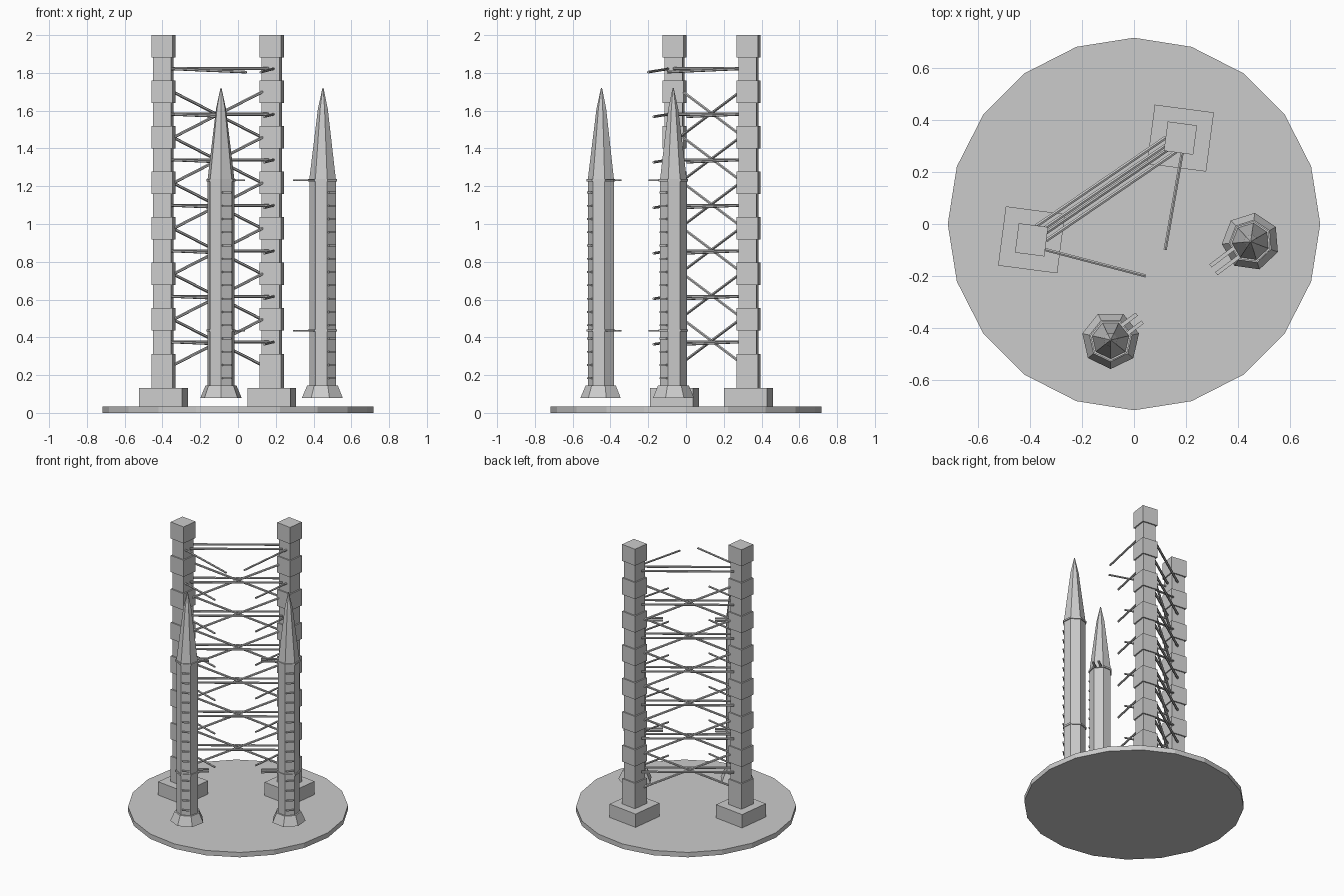
import bpy, bmesh, math
from mathutils import Vector, Matrix

if "Cube" in bpy.data.objects:
    bpy.data.objects.remove(bpy.data.objects["Cube"])


def finish(bm, name):
    bmesh.ops.recalc_face_normals(bm, faces=bm.faces[:])
    me = bpy.data.meshes.new(name)
    bm.to_mesh(me)
    bm.free()
    ob = bpy.data.objects.new(name, me)
    bpy.context.collection.objects.link(ob)
    return ob


def lathe(bm, profile, sides, cx, cy, start):
    """Closed faceted body from (radius, z) pairs, first vertex at angle start."""
    rings = []
    for r, z in profile:
        rings.append([bm.verts.new((cx + r * math.cos(start + math.tau * i / sides),
                                    cy + r * math.sin(start + math.tau * i / sides), z))
                      for i in range(sides)])
    for a, b in zip(rings, rings[1:]):
        for i in range(sides):
            j = (i + 1) % sides
            bm.faces.new((a[i], a[j], b[j], b[i]))
    bm.faces.new(rings[0][::-1])
    bm.faces.new(rings[-1])


def box(bm, center, size, angle):
    m = (Matrix.Translation(center) @ Matrix.Rotation(angle, 4, 'Z')
         @ Matrix.Diagonal((*size, 1)))
    bmesh.ops.create_cube(bm, size=1, matrix=m)


def bar(bm, a, b, r=0.008):
    a, b = Vector(a), Vector(b)
    d = b - a
    m = Matrix.Translation((a + b) / 2) @ d.to_track_quat('Z', 'Y').to_matrix().to_4x4()
    bmesh.ops.create_cone(bm, cap_ends=True, segments=6, radius1=r, radius2=r,
                          depth=d.length, matrix=m)


# Round ground pad
bm = bmesh.new()
lathe(bm, [(0.718, 0), (0.718, 0.035)], 20, 0, 0, 0)
finish(bm, "ground_pad")

# Two stepped towers on square feet
TURN = math.radians(-7.5)
STEP = 0.241
towers = [Vector((-0.395, -0.061, 0)), Vector((0.179, 0.331, 0))]
for label, c in zip(("left", "right"), towers):
    bm = bmesh.new()
    box(bm, c + Vector((0, 0, 0.083)), (0.23, 0.23, 0.096), TURN)
    finish(bm, label + "_tower_foot")
    bm = bmesh.new()
    box(bm, c + Vector((0, 0, 1.0)), (0.096, 0.096, 1.8), TURN)
    for i in range(8):
        top = 2.0 - i * STEP
        low = top - 0.119 if i < 7 else 0.12
        box(bm, c + Vector((0, 0, (top + low) / 2)), (0.114, 0.114, top - low), TURN)
    finish(bm, label + "_tower")

# Rails and cross braces between the towers
levels = [1.822 - i * STEP for i in range(7)]
along = (towers[1] - towers[0]).normalized()
across = Vector((-along.y, along.x, 0))
inner = [towers[0] + along * 0.045, towers[1] - along * 0.045]
up = Vector((0, 0, 1))
bm = bmesh.new()
for i, z in enumerate(levels):
    for s in (-1, 1):
        off = across * 0.034 * s + up * z
        bar(bm, inner[0] + off, inner[1] + off)
        if i:
            off = across * 0.009 * s + up * z
            bar(bm, inner[0] + off + up * 0.128 * s, inner[1] + off - up * 0.128 * s)
finish(bm, "tower_bracing")

# Service arms reaching toward the rockets, longest at the top
arms = [("left", Vector((-0.375, -0.09, 0)), Vector((0.045, -0.2, 0))),
        ("right", Vector((0.19, 0.30, 0)), Vector((0.12, -0.10, 0)))]
for label, a, b in arms:
    bm = bmesh.new()
    for i, z in enumerate(levels):
        end = b if i == 0 else a.lerp(b, 0.74)
        drop = 0.018 if i == 0 else 0.013
        bar(bm, a + up * z, end + up * (z - drop), 0.007)
    finish(bm, label + "_service_arms")

# Seven-sided rockets: centre, first corner, ladder side, clamp direction and reach
rockets = [("left", -0.09, -0.447, -90, -64.3, 37, 0.14),
           ("right", 0.45, -0.068, -21, -46.7, 217, 0.18)]
for label, x, y, start, ladder, clamp, reach in rockets:
    st = math.radians(start)
    bm = bmesh.new()
    lathe(bm, [(0.112, 0.08), (0.084, 0.145), (0.073, 0.145), (0.073, 1.235),
               (0.027, 1.61), (0.003, 1.72)], 7, x, y, st)
    finish(bm, label + "_rocket_body")

    bm = bmesh.new()
    for z in (0.436, 1.232):
        lathe(bm, [(0.08, z - 0.006), (0.08, z + 0.006)], 7, x, y, st)
    finish(bm, label + "_rocket_bands")

    # Ladder rungs on one face
    la = math.radians(ladder)
    bm = bmesh.new()
    for i in range(15):
        box(bm, (x + 0.067 * math.cos(la), y + 0.067 * math.sin(la), 0.183 + i * 0.0703),
            (0.016, 0.05, 0.009), la)
    finish(bm, label + "_rocket_ladder")

    # Paired clamp prongs
    ca = math.radians(clamp)
    d = Vector((math.cos(ca), math.sin(ca), 0))
    n = Vector((-d.y, d.x, 0))
    bm = bmesh.new()
    for z in (0.436, 1.232):
        for s in (-1, 1):
            mid = Vector((x, y, z)) + d * (0.05 + reach) / 2 + n * 0.019 * s
            box(bm, mid, (reach - 0.05, 0.015, 0.008), ca)
    finish(bm, label + "_rocket_clamps")
